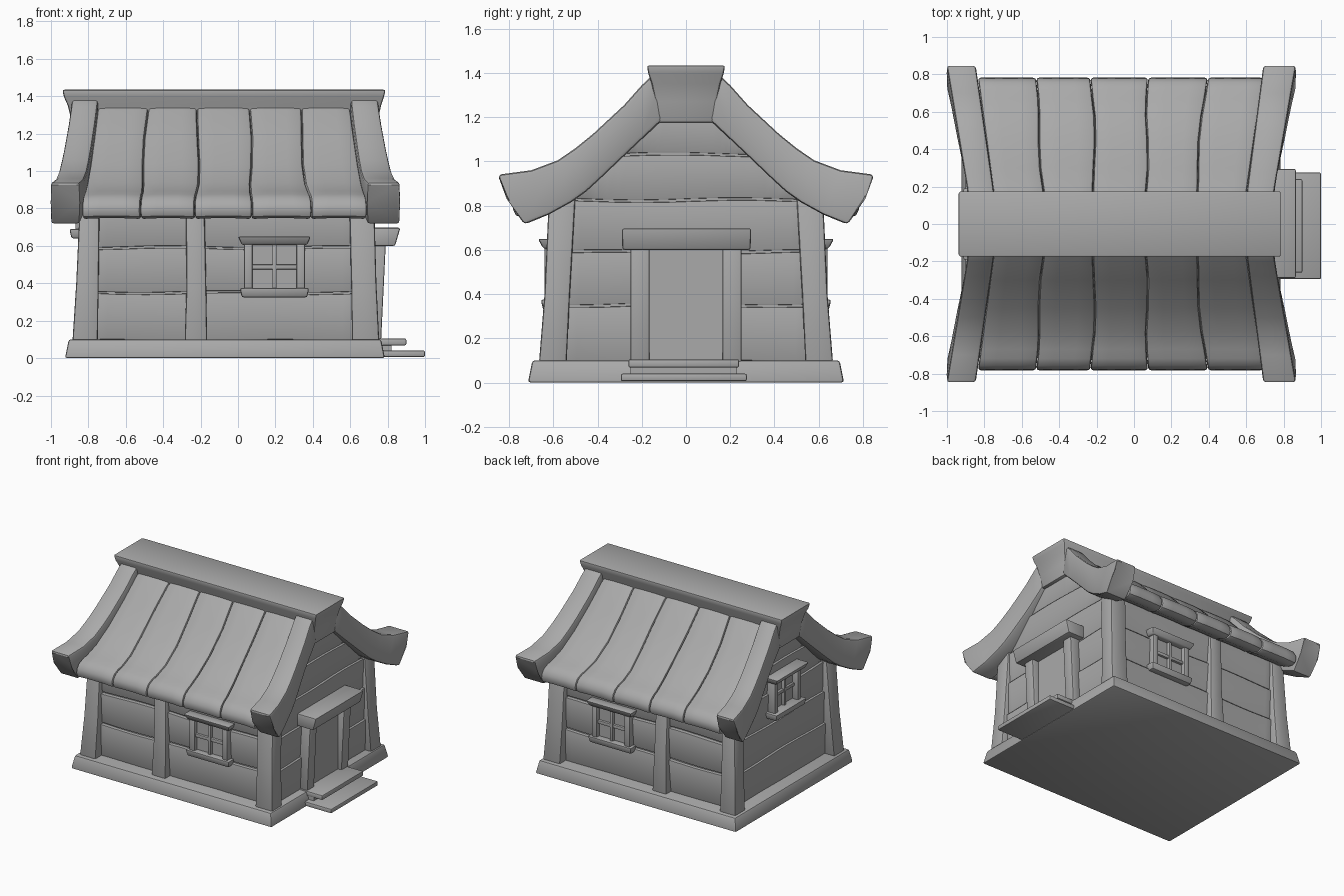
import bpy, bmesh, math

cube = bpy.data.objects.get("Cube")
if cube:
    bpy.data.objects.remove(cube, do_unlink=True)

GREY = (0.4, 0.4, 0.4, 1)
mat = bpy.data.materials.new("mid grey")
mat.use_nodes = True
mat.diffuse_color = GREY
mat.node_tree.nodes["Principled BSDF"].inputs["Base Color"].default_value = GREY
parts = []


def loft(name, rings, bevel=0.01):
    """Skin equal-length rings of points, cap the ends and round sharp edges."""
    bm = bmesh.new()
    vs = [[bm.verts.new(p) for p in ring] for ring in rings]
    n = len(vs[0])
    for a, b in zip(vs, vs[1:]):
        for i in range(n):
            bm.faces.new((a[i], a[(i + 1) % n], b[(i + 1) % n], b[i]))
    bm.faces.new(vs[0])
    bm.faces.new(vs[-1])
    bmesh.ops.recalc_face_normals(bm, faces=bm.faces)
    if bevel:
        sharp = [e for e in bm.edges if e.calc_face_angle(0) > math.radians(46)]
        bmesh.ops.bevel(bm, geom=sharp, offset=bevel, segments=2, profile=0.5,
                        affect='EDGES', clamp_overlap=True)
    me = bpy.data.meshes.new(name)
    bm.to_mesh(me)
    bm.free()
    me.materials.append(mat)
    ob = bpy.data.objects.new(name, me)
    bpy.context.collection.objects.link(ob)
    parts.append(ob)


def column(name, levels, bevel=0.01, place=lambda u, d, z: (u, d, z)):
    """Stack of rectangles (z, u0, u1, d0, d1)."""
    loft(name, [[place(u, d, z) for u, d in ((a, c), (b, c), (b, e), (a, e))]
                for z, a, b, c, e in levels], bevel)


def box(name, u0, u1, d0, d1, z0, z1, bevel, place):
    column(name, [(z0, u0, u1, d0, d1), (z1, u0, u1, d0, d1)], bevel, place)


# Wall frames: u runs along the wall, d points outward
walls = {
    "front": lambda u, d, z: (u, -0.585 - d, z),
    "back": lambda u, d, z: (u, 0.585 + d, z),
    "door_end": lambda u, d, z: (0.70 + d, u, z),
    "window_end": lambda u, d, z: (-0.80 - d, u, z),
}


def gable(y):
    """Height of the wall under the sloping roof."""
    y = abs(y)
    return 1.22 if y < 0.12 else 1.22 - (y - 0.12) * 0.93


# Foundation
column("foundation", [(0, -0.925, 0.785, -0.715, 0.715),
                      (0.10, -0.905, 0.765, -0.695, 0.695)], 0.012)

# Solid wall core with gables
outline = [(-0.58, 0.08), (0.58, 0.08), (0.57, 0.84), (0.5, 0.87), (0.12, 1.22),
           (-0.12, 1.22), (-0.5, 0.87), (-0.57, 0.84)]
loft("wall_core", [[(x, y, z) for y, z in outline] for x in (-0.80, 0.70)], 0)


# Wavy planks, each leaning out a little at its top edge
def plank(name, u0, u1, z0, z1, place, top=lambda u: 9.0, phase=0.0):
    rings = []
    for i in range(21):
        u = u0 + (u1 - u0) * i / 20
        low = z0 + 0.005 * math.sin(7 * u + phase) + 0.005
        high = z1 + 0.005 * math.sin(7 * u + phase + 1.9) - 0.005
        high = min(high, top(u))
        low = min(low, high - 0.015)
        rings.append([place(u, d, z) for d, z in
                      ((-0.02, low), (0.004, low), (0.018, high), (-0.02, high))])
    loft(name, rings, 0.005)


tiers = [0.09, 0.35, 0.59, 0.825, 1.03, 1.22]
for k, (z0, z1) in enumerate(zip(tiers, tiers[1:])):
    for side in ("front", "back"):
        if k < 3:
            plank(f"{side}_plank_{k}", -0.77, 0.63, z0, z1, walls[side], phase=2.1 * k)
    half = (0.55, 0.54, 0.53, 0.51, 0.31)[k]
    for side in ("door_end", "window_end"):
        plank(f"{side}_plank_{k}", -half, half, z0, z1, walls[side], gable, 2.1 * k)

# Corner posts, slightly flared at the foot
for sy, face in ((-1, "front"), (1, "back")):
    for end, levels in (
        ("window_end", [(0.09, -0.885, -0.75), (0.4, -0.865, -0.745), (0.84, -0.845, -0.74)]),
        ("door_end", [(0.09, 0.61, 0.755), (0.4, 0.605, 0.74), (0.84, 0.595, 0.728)]),
    ):
        ys = ((0.54, 0.665), (0.525, 0.64), (0.50, 0.62))
        column(f"{face}_{end}_corner_post",
               [(z, a, b, sy * c, sy * d) for (z, a, b), (c, d) in zip(levels, ys)], 0.012)
    column(f"{face}_middle_post", [(0.09, -0.285, -0.165, -0.03, 0.065),
                                   (0.4, -0.275, -0.17, -0.03, 0.05),
                                   (0.84, -0.28, -0.18, -0.03, 0.035)], 0.012, walls[face])


# Windows
def window(side, c, z, out):
    p = walls[side]
    box(f"{side}_window_pane", c - 0.15, c + 0.15, 0, 0.022, z + 0.03, z + 0.30, 0, p)
    column(f"{side}_window_sill", [(z, c - 0.175, c + 0.175, 0, 0.06 + out),
                                   (z + 0.05, c - 0.185, c + 0.185, 0, 0.072 + out)], 0.01, p)
    column(f"{side}_window_lintel", [(z + 0.28, c - 0.175, c + 0.175, 0, 0.06 + out),
                                     (z + 0.325, c - 0.195, c + 0.195, 0, 0.085 + out)], 0.01, p)
    for s in (-1, 1):
        box(f"{side}_window_jamb_{s}", c + s * 0.14 - 0.022, c + s * 0.14 + 0.022,
            0, 0.055 + out / 2, z + 0.04, z + 0.29, 0.006, p)
    box(f"{side}_window_mullion", c - 0.011, c + 0.011, 0, 0.045, z + 0.04, z + 0.29, 0.004, p)
    box(f"{side}_window_bar", c - 0.13, c + 0.13, 0, 0.04, z + 0.15, z + 0.175, 0.004, p)


window("front", 0.195, 0.325, 0)
window("back", 0.195, 0.325, 0)
window("window_end", 0.0, 0.64, 0.03)

# Door, frame and steps
end = walls["door_end"]
box("door", -0.18, 0.18, 0, 0.035, 0.09, 0.62, 0, end)
for s in (-1, 1):
    column(f"door_jamb_{s}", [(0.09, s * 0.165, s * 0.25, 0, 0.065),
                              (0.61, s * 0.165, s * 0.25, 0, 0.09)], 0.008, end)
column("door_lintel", [(0.60, -0.288, 0.292, 0, 0.14), (0.697, -0.29, 0.295, 0, 0.168)], 0.01, end)
box("upper_step", -0.26, 0.24, 0.0, 0.20, 0.068, 0.105, 0.008, end)
box("step_support", -0.25, 0.23, 0.0, 0.12, 0.02, 0.08, 0, end)
box("lower_step", -0.295, 0.275, 0.0, 0.30, 0.006, 0.04, 0.008, end)

# Curved roof panels with thick rounded eaves
roof = [(0.10, 1.375), (0.17, 1.32), (0.30, 1.18), (0.45, 1.035), (0.58, 0.935),
        (0.67, 0.89), (0.72, 0.873), (0.757, 0.85), (0.778, 0.815), (0.782, 0.782),
        (0.77, 0.756), (0.74, 0.744), (0.70, 0.75), (0.62, 0.79), (0.45, 0.935),
        (0.30, 1.075), (0.10, 1.275)]


def seam(i, y):
    t = (y - 0.15) / 0.63
    top, eave = -0.75 + 0.27 * i, -0.835 + 0.305 * i
    wave = 0.01 * math.sin(9 * y + 1.7 * i) if 0 < i < 5 else 0
    return top + (eave - top) * t + wave


for s, face in ((-1, "front"), (1, "back")):
    for i in range(5):
        rings = []
        for f, lift in ((0, 0), (0.3, 0.004), (0.7, 0.004), (1, 0)):
            rings.append([((1 - f) * (seam(i, y) + 0.001) + f * (seam(i + 1, y) - 0.001),
                           s * y, z + lift) for y, z in roof])
        loft(f"{face}_roof_panel_{i}", rings, 0.014)

# Sweeping verge boards that flare outward at the eaves
sweep = [((0.13, 1.41), (0.11, 1.185)), ((0.20, 1.345), (0.19, 1.11)),
         ((0.28, 1.255), (0.28, 1.025)), ((0.42, 1.125), (0.39, 0.92)),
         ((0.50, 1.06), (0.45, 0.865)), ((0.58, 1.005), (0.52, 0.815)),
         ((0.70, 0.96), (0.62, 0.76)), ((0.85, 0.94), (0.73, 0.715))]
for s, face in ((-1, "front"), (1, "back")):
    for side, inner, outer, d_in, d_out in (("window_end", -0.745, -0.885, -0.10, -0.115),
                                            ("door_end", 0.60, 0.745, 0.09, 0.12)):
        rings = []
        for k, (up, low) in enumerate(sweep):
            t = max(0, (up[0] - 0.15) / 0.69)
            xi, xo = inner + d_in * t, outer + d_out * t
            bulge = 0.03 if k == len(sweep) - 1 else 0
            mid = ((up[0] + low[0]) / 2 + bulge, (up[1] + low[1]) / 2)
            rings.append([(x, s * y, z) for x, (y, z) in
                          ((xi, up), (xo, up), (xo, mid), (xo, low), (xi, low), (xi, mid))])
        loft(f"{face}_{side}_verge_board", rings, 0.016)

# Ridge cap
column("ridge_cap", [(1.175, -0.88, 0.74, -0.13, 0.13), (1.27, -0.89, 0.747, -0.138, 0.138),
                     (1.35, -0.91, 0.765, -0.155, 0.155), (1.395, -0.93, 0.78, -0.17, 0.17),
                     (1.435, -0.94, 0.79, -0.177, 0.177)], 0.012)

# Smooth shading with sharp corners kept
bpy.ops.object.select_all(action='DESELECT')
for ob in parts:
    ob.select_set(True)
bpy.context.view_layer.objects.active = parts[0]
bpy.ops.object.shade_smooth_by_angle(angle=math.radians(35))
